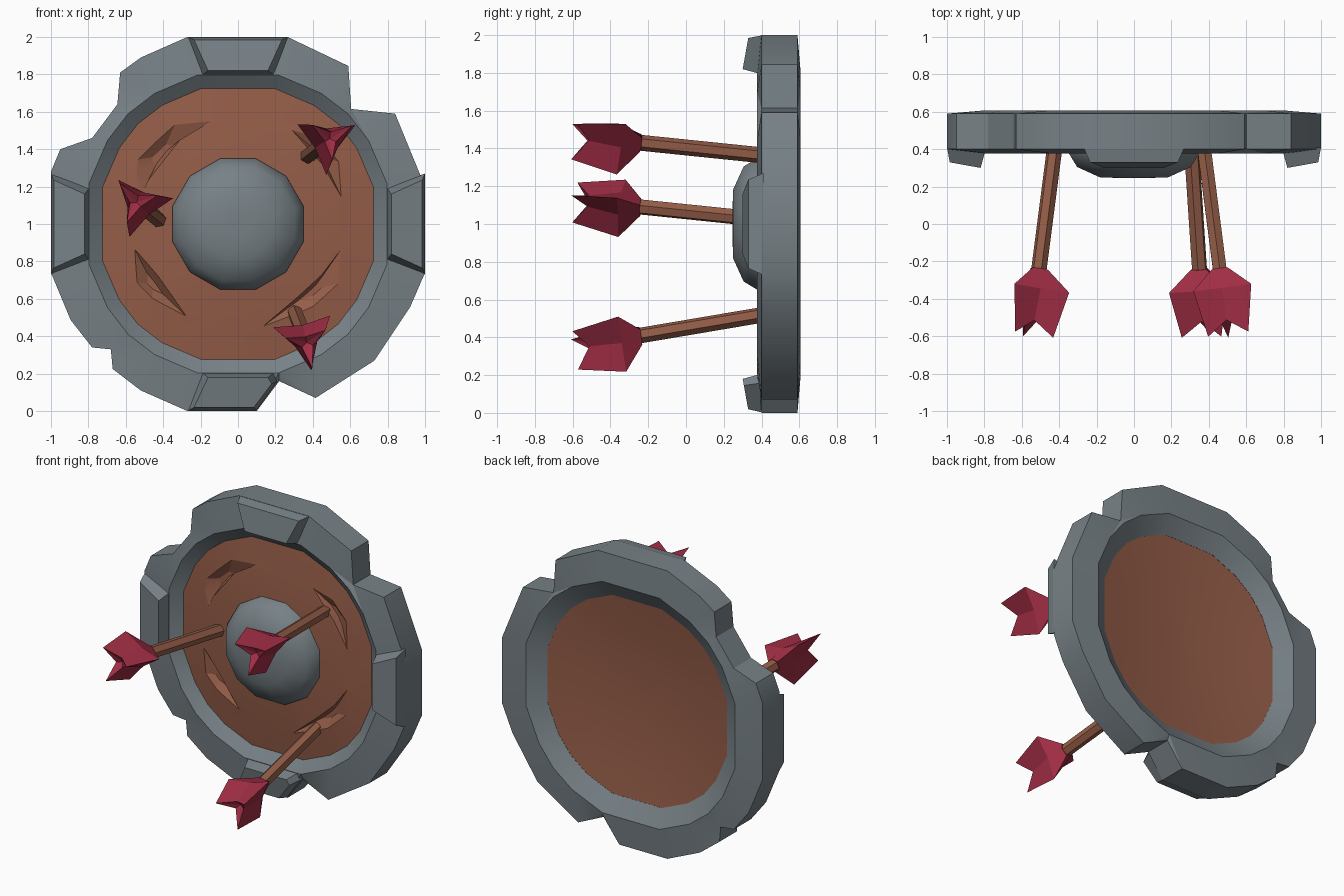
import bpy, bmesh, math
from mathutils import Vector

if "Cube" in bpy.data.objects:
    bpy.data.objects.remove(bpy.data.objects["Cube"])


def material(name, rgb):
    m = bpy.data.materials.new(name)
    m.diffuse_color = (*rgb, 1)
    m.use_nodes = True
    m.node_tree.nodes["Principled BSDF"].inputs["Base Color"].default_value = m.diffuse_color
    return m


GREY = material("iron grey", (0.185, 0.22, 0.24))
WOOD = material("wood brown", (0.30, 0.11, 0.065))
RED = material("feather red", (0.36, 0.027, 0.06))


def finish(bm, name, mat, smooth=0):
    bmesh.ops.recalc_face_normals(bm, faces=bm.faces[:])
    me = bpy.data.meshes.new(name)
    bm.to_mesh(me)
    bm.free()
    me.materials.append(mat)
    ob = bpy.data.objects.new(name, me)
    bpy.context.collection.objects.link(ob)
    if smooth:
        shade(ob, smooth)
    return ob


def shade(ob, degrees):
    bpy.ops.object.select_all(action='DESELECT')
    ob.select_set(True)
    bpy.context.view_layer.objects.active = ob
    bpy.ops.object.shade_smooth_by_angle(angle=math.radians(degrees))


def loft(bm, rings, caps=True):
    """Skin a list of rings holding equal numbers of points."""
    vs = [[bm.verts.new(p) for p in r] for r in rings]
    n = len(vs[0])
    for a, b in zip(vs, vs[1:]):
        for i in range(n):
            j = (i + 1) % n
            bm.faces.new((a[i], a[j], b[j], b[i]))
    if caps:
        bm.faces.new(vs[0])
        bm.faces.new(vs[-1])
    return vs


# Opening outline (x, z about the shield centre), one quadrant turned four times
quad = [(0.73, 0.2), (0.64, 0.41), (0.54, 0.54), (0.41, 0.64), (0.2, 0.73)]
opening = []
for _ in range(4):
    opening += quad
    quad = [(-z, x) for x, z in quad]


def opening_ring(scale, y):
    return [(x * scale, y, 1 + z * scale) for x, z in opening]


# Battered iron rim
outline = [(-.27, 2), (.265, 2), (.59, 1.845), (.605, 1.615), (.84, 1.59),
           (1, 1.2), (1, .74), (.92, .555), (.73, .27), (.415, .07),
           (.22, .16), (.1, 0), (-.27, 0), (-.52, .11), (-.67, .225),
           (-.68, .33), (-.78, .34), (-.895, .487), (-1, .74), (-1, 1.28),
           (-.95, 1.4), (-.78, 1.46), (-.645, 1.64), (-.63, 1.81), (-.52, 1.89)]
bm = bmesh.new()
outer = loft(bm, [[(x, y, z) for x, z in outline] for y in (0.4, 0.6)], False)
inner = loft(bm, [opening_ring(1.09, 0.4), opening_ring(0.99, 0.435),
                  opening_ring(0.945, 0.535), opening_ring(1.1, 0.6)], False)
for o, i in ((outer[0], inner[0]), (outer[1], inner[-1])):
    edges = [bm.edges.get((l[k - 1], l[k])) for l in (o, i) for k in range(len(l))]
    bmesh.ops.triangle_fill(bm, edges=edges, use_beauty=True, use_dissolve=False)
for verts, front_y, back_y in ((outer, .40, .59), (inner, .377, .607)):
    for v in verts[0]:
        v.co.y = front_y
    for v in verts[-1]:
        v.co.y = back_y
finish(bm, "shield_rim", GREY, 28)

# Wooden face, bulging gently forward
bm = bmesh.new()
steps = (.1, .4, .7, 1)
loft(bm, [opening_ring(s, .38 + .055 * s * s) for s in steps]
     + [opening_ring(s * .97, .485 + .05 * s * s) for s in reversed(steps)])
board = finish(bm, "shield_board", WOOD)

# Gouges cut into the wood
gouges = [
    [(-.56, 1.34), (-.325, 1.56), (-.135, 1.555), (-.31, 1.45), (-.48, 1.235), (-.51, 1.17), (-.56, 1.25)],
    [(.555, 1.14), (.555, 1.33), (.42, 1.48), (.28, 1.51), (.45, 1.32)],
    [(.555, .87), (.555, .685), (.40, .55), (.13, .45), (.32, .61), (.45, .73)],
    [(-.555, .87), (-.43, .725), (-.275, .505), (-.46, .595), (-.555, .69)]]
bm = bmesh.new()
for g in gouges:
    cx = sum(p[0] for p in g) / len(g)
    cz = sum(p[1] for p in g) / len(g)
    loft(bm, [[(cx + (x - cx) * s, y, cz + (z - cz) * s) for x, z in g]
              for s, y in ((1.08, 0.36), (1.0, 0.41), (0.3, 0.45))])
cutter = finish(bm, "gouge_cutter", WOOD)
cutter.hide_render = True
mod = board.modifiers.new("gouges", 'BOOLEAN')
mod.operation = 'DIFFERENCE'
mod.solver = 'EXACT'
mod.object = cutter
bpy.context.view_layer.objects.active = board
bpy.ops.object.modifier_apply(modifier=mod.name)
bpy.data.objects.remove(cutter)
shade(board, 12)

# Central domed boss
bm = bmesh.new()
loft(bm, [[(r * math.cos(math.radians(15 + 30 * k)), y,
            1 + r * math.sin(math.radians(15 + 30 * k))) for k in range(12)]
          for r, y in ((.366, .42), (.362, .38), (.315, .305), (.19, .25), (.06, .245))])
finish(bm, "boss", GREY, 40)

# Four clamps on the rim; the bottom one is chipped
whole = ([(-.2, .79), (.2, .79), (.27, 1), (-.27, 1)],
         [(-.16, .82), (.16, .82), (.235, .985), (-.235, .985)])
chipped = ([(-.2, .79), (.2, .79), (.215, .84), (.1, 1), (-.27, 1)],
           [(-.16, .82), (.16, .82), (.18, .855), (.085, .98), (-.235, .98)])
places = {"top": (whole, lambda t, r: (t, r)), "right": (whole, lambda t, r: (r, t)),
          "left": (whole, lambda t, r: (-r, t)), "bottom": (chipped, lambda t, r: (t, -r))}
for name, ((back, front), turn) in places.items():
    bm = bmesh.new()
    rings = []
    for pts, y0 in ((back, 0.41), (front, 0.30)):
        ring = []
        for t, r in pts:
            x, z = turn(t, r)
            ring.append((x, y0 + (0.18 * (r - .82) if pts is front else 0), 1 + z))
        rings.append(ring)
    loft(bm, rings)
    finish(bm, "clamp_" + name, GREY)


# Arrows: hexagonal shaft and three-vaned fletching
def arrow(name, start, neck, angle):
    start, neck = Vector(start), Vector(neck)
    d = (neck - start).normalized()
    u = (Vector((1, 0, 0)) - d * d.x).normalized()
    w = d.cross(u)
    if w.z < 0:
        w = -w

    def ring(c, tip, valley, s_tip=0, s_valley=0):
        pts = []
        for k in range(6):
            a = math.radians(angle + 60 * k)
            r, s = (valley, s_valley) if k % 2 else (tip, s_tip)
            pts.append(c + d * s + (u * math.cos(a) + w * math.sin(a)) * r)
        return pts

    bm = bmesh.new()
    loft(bm, [ring(start, .042, .042), ring(neck + d * .05, .042, .042)])
    finish(bm, name + "_shaft", WOOD)
    bm = bmesh.new()
    vs = loft(bm, [ring(neck, .05, .045), ring(neck, .18, .07, .11, .11),
                   ring(neck, .125, .035, .36, .28)], False)
    bm.faces.new(vs[0])
    notch = bm.verts.new(neck + d * .26)
    for k in range(6):
        bm.faces.new((vs[2][k], vs[2][(k + 1) % 6], notch))
    finish(bm, name + "_fletching", RED)


arrow("arrow_upper_right", (.37, .44, 1.36), (.458, -.24, 1.43), 30)
arrow("arrow_left", (-.42, .44, 1.02), (-.508, -.24, 1.09), 11)
arrow("arrow_lower_right", (.305, .44, .525), (.35, -.24, .41), 41)
